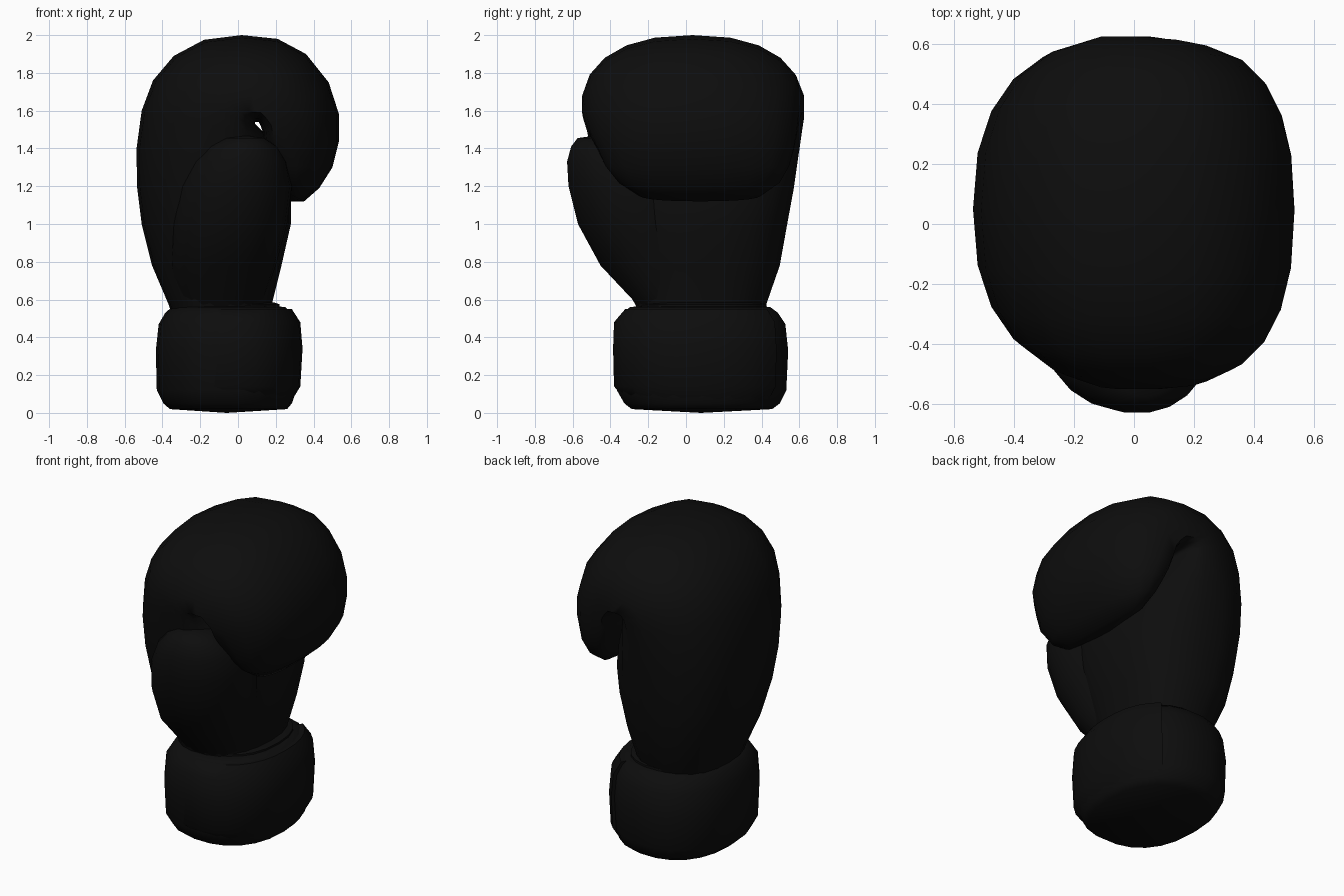
import bpy, bmesh, math
from mathutils import Vector

if "Cube" in bpy.data.objects:
    bpy.data.objects.remove(bpy.data.objects["Cube"])

black = bpy.data.materials.new("black leather")
black.diffuse_color = (0.004, 0.004, 0.004, 1)
black.use_nodes = True
black.node_tree.nodes["Principled BSDF"].inputs["Base Color"].default_value = black.diffuse_color
SEG = 22


def power(v, n):
    return math.copysign(abs(v) ** (2 / n), v)


def finish(bm, name, angle=60):
    bmesh.ops.recalc_face_normals(bm, faces=bm.faces)
    mesh = bpy.data.meshes.new(name)
    bm.to_mesh(mesh)
    bm.free()
    obj = bpy.data.objects.new(name, mesh)
    bpy.context.collection.objects.link(obj)
    mesh.materials.append(black)
    bpy.ops.object.select_all(action='DESELECT')
    obj.select_set(True)
    bpy.context.view_layer.objects.active = obj
    bpy.ops.object.shade_smooth_by_angle(angle=math.radians(angle))
    return obj


def loft(name, rings, start, end, angle=60):
    """Skin closed rings and close both ends to a point."""
    bm = bmesh.new()
    rows = [[bm.verts.new(p) for p in ring] for ring in rings]
    n = len(rows[0])
    for a, b in zip(rows, rows[1:]):
        for i in range(n):
            j = (i + 1) % n
            bm.faces.new((a[i], a[j], b[j], b[i]))
    for row, tip in ((rows[0], start), (rows[-1], end)):
        t = bm.verts.new(tip)
        for i in range(n):
            bm.faces.new((row[i], row[(i + 1) % n], t))
    return finish(bm, name, angle)


def hand_ring(ox, oz, ix, iz, y0, y1, f, n=2.35):
    """Section from an outer to an inner point in xz, widest at fraction f."""
    o, i = Vector((ox, 0, oz)), Vector((ix, 0, iz))
    c = o.lerp(i, f)
    c.y = (y0 + y1) / 2
    ring = []
    for k in range(SEG):
        a = 2 * math.pi * k / SEG
        u, v = power(math.cos(a), n), power(math.sin(a), n)
        reach = (o - i) * (f if u > 0 else 1 - f) * u
        ring.append(c + reach + Vector((0, v * (y1 - y0) / 2, 0)))
    return ring


def flat_point(a, z, x0, x1, y0, y1, n=2.3):
    return Vector(((x0 + x1) / 2 + power(math.cos(a), n) * (x1 - x0) / 2,
                   (y0 + y1) / 2 + power(math.sin(a), n) * (y1 - y0) / 2, z))


def flat_ring(*s):
    return [flat_point(2 * math.pi * k / SEG, *s) for k in range(SEG)]


# hand: wrist, back of hand, over the knuckles and curled down to the fingertips
hand = [
    (-.33, .47, .16, .47, -.25, .39, .5),
    (-.37, .58, .18, .58, -.27, .43, .5),
    (-.455, .78, .23, .78, -.34, .50, .5),
    (-.51, 1.0, .28, 1.0, -.41, .54, .5),
    (-.535, 1.2, .28, 1.18, -.46, .575, .52),
    (-.537, 1.4, .23, 1.34, -.50, .60, .58),
    (-.51, 1.6, .16, 1.46, -.53, .62, .68),
    (-.45, 1.76, .11, 1.51, -.55, .63, .75),
    (-.34, 1.89, .09, 1.53, -.555, .63, .8),
    (-.18, 1.975, .09, 1.54, -.555, .63, .84),
    (.02, 2.0, .10, 1.54, -.555, .625, .86),
    (.21, 1.98, .11, 1.54, -.55, .62, .86),
    (.36, 1.9, .12, 1.52, -.545, .61, .86),
    (.48, 1.75, .13, 1.49, -.53, .60, .84),
    (.535, 1.58, .13, 1.44, -.51, .59, .82),
    (.535, 1.44, .14, 1.38, -.47, .575, .78),
    (.50, 1.30, .16, 1.31, -.43, .55, .7),
    (.43, 1.19, .18, 1.25, -.36, .50, .6),
    (.35, 1.12, .21, 1.19, -.25, .40, .5),
]
loft("hand", [hand_ring(*s) for s in hand], (-.09, .07, .47), (.27, .08, 1.12))

# thumb laid along the front of the hand
thumb = [
    (.50, -.28, .10, -.23, .10),
    (.60, -.32, .14, -.285, .10),
    (.78, -.36, .20, -.455, .08),
    (1.0, -.35, .26, -.575, .05),
    (1.2, -.31, .285, -.625, -.02),
    (1.33, -.24, .26, -.632, -.12),
    (1.41, -.16, .21, -.61, -.24),
    (1.455, -.07, .14, -.575, -.36),
]
loft("thumb", [flat_ring(*s, 2.1) for s in thumb], (-.09, -.1, .5), (.04, -.48, 1.468))

# wrist cuff
cuff = [
    (.02, -.36, .26, -.29, .46),
    (.05, -.395, .285, -.33, .50),
    (.12, -.43, .31, -.37, .535),
    (.33, -.435, .32, -.385, .545),
    (.47, -.42, .31, -.38, .53),
    (.53, -.385, .285, -.34, .49),
    (.56, -.35, .25, -.30, .45),
    (.565, -.30, .20, -.25, .40),
]
loft("cuff", [flat_ring(*s) for s in cuff], (-.06, .08, 0), (-.06, .08, .55))

# raised lining edge where the palm meets the cuff
lip = [(.50, -.33, .22, -.24, .43), (.575, -.33, .22, -.24, .43), (.585, -.30, .19, -.21, .40)]
loft("cuff_lining", [flat_ring(*s) for s in lip], (-.06, .08, .5), (-.06, .08, .57))

# closure strap overlapping the palm side, sinking into the cuff at the front
strap = [
    (.065, -.38, .285, -.32, .50),
    (.14, -.44, .33, -.39, .55),
    (.34, -.45, .342, -.395, .555),
    (.48, -.44, .33, -.39, .545),
    (.55, -.39, .285, -.33, .495),
]
bm = bmesh.new()
COLS = 14
grid = []
for level in (0, 1):
    rows = []
    for s in strap:
        row = []
        for k in range(COLS + 1):
            t = k / COLS
            p = flat_point(math.radians(-105 + 160 * t), *s)
            sink = .035 if level else .012 * max(0, 1 - t * 4)
            d = Vector((-.05, .08, p.z)) - p
            row.append(bm.verts.new(p + d.normalized() * (sink + (.012 if t < .01 else 0))))
        rows.append(row)
    grid.append(rows)
    for a, b in zip(rows, rows[1:]):
        for k in range(COLS):
            bm.faces.new((a[k], a[k + 1], b[k + 1], b[k]))
outer, inner = grid
for r in (0, -1):
    for k in range(COLS):
        bm.faces.new((outer[r][k], outer[r][k + 1], inner[r][k + 1], inner[r][k]))
for c in (0, -1):
    for r in range(len(strap) - 1):
        bm.faces.new((outer[r][c], outer[r + 1][c], inner[r + 1][c], inner[r][c]))
finish(bm, "closure_strap", 50)
